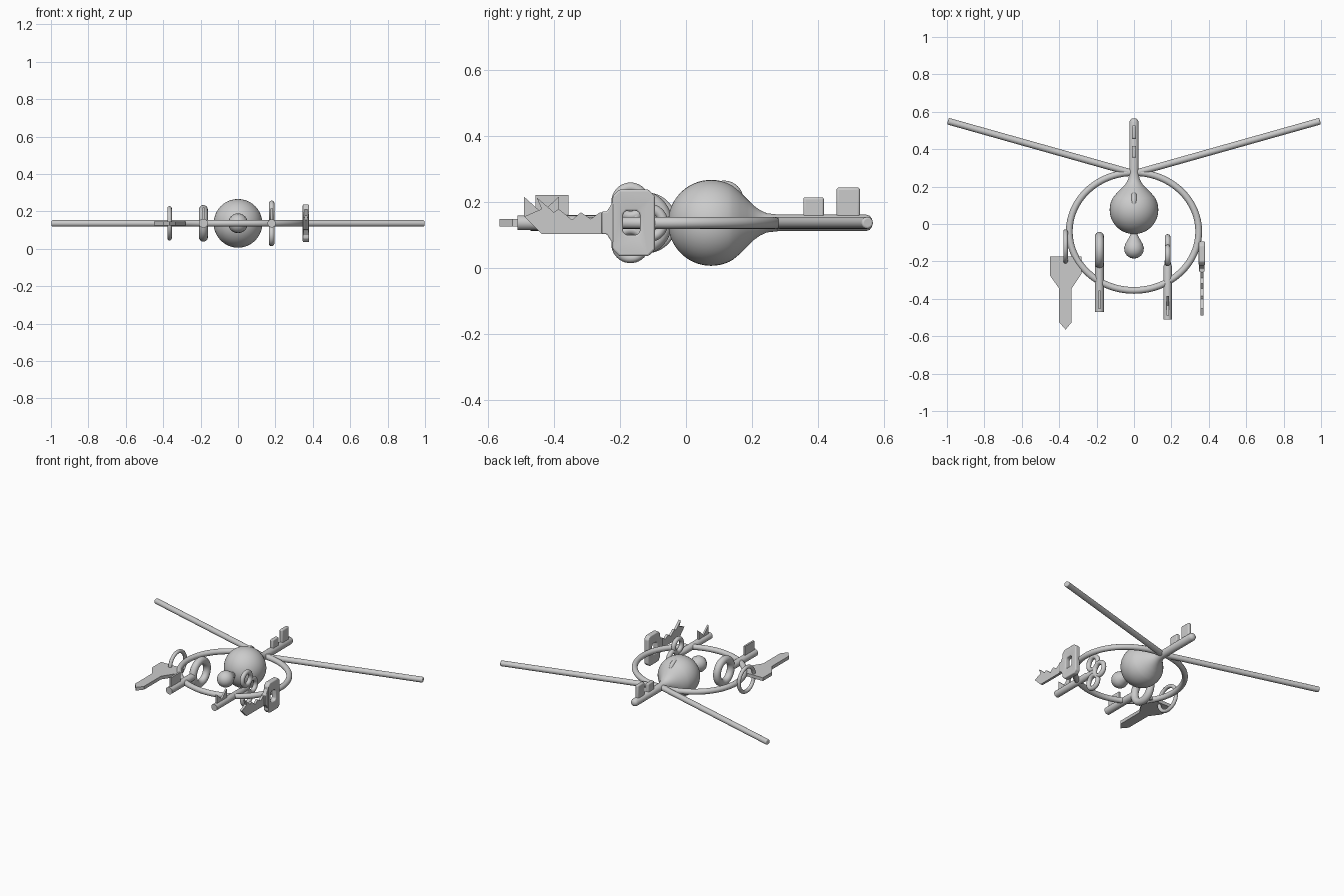
import bpy, bmesh, math
from mathutils import Vector

if "Cube" in bpy.data.objects:
    bpy.data.objects.remove(bpy.data.objects["Cube"])

ZC = 0.136  # height of the common mid plane
metal = bpy.data.materials.new("light_grey_metal")
metal.diffuse_color = (0.6, 0.6, 0.6, 1)
metal.use_nodes = True
metal.node_tree.nodes["Principled BSDF"].inputs["Base Color"].default_value = metal.diffuse_color


def finish(bm, name, angle=35):
    bmesh.ops.recalc_face_normals(bm, faces=bm.faces)
    mesh = bpy.data.meshes.new(name)
    bm.to_mesh(mesh)
    bm.free()
    mesh.materials.append(metal)
    ob = bpy.data.objects.new(name, mesh)
    bpy.context.collection.objects.link(ob)
    bpy.ops.object.select_all(action='DESELECT')
    ob.select_set(True)
    bpy.context.view_layer.objects.active = ob
    bpy.ops.object.shade_smooth_by_angle(angle=math.radians(angle))
    return ob


def tube(name, path, r, closed=False, n=16):
    """Round tube along a planar path."""
    bm = bmesh.new()
    pts = [Vector(p) for p in path]
    m = len(pts)
    normal = Vector((0, 0, 1))
    if all(abs(p.x - pts[0].x) < 1e-6 for p in pts):
        normal = Vector((1, 0, 0))
    rings = []
    for i, p in enumerate(pts):
        a = pts[i - 1] if (closed or i) else p
        b = pts[(i + 1) % m] if (closed or i < m - 1) else p
        side = (b - a).normalized().cross(normal)
        rings.append([bm.verts.new(p + r * (math.cos(t) * side + math.sin(t) * normal))
                      for t in (2 * math.pi * k / n for k in range(n))])
    for i in range(m if closed else m - 1):
        A, B = rings[i], rings[(i + 1) % m]
        for k in range(n):
            bm.faces.new((A[k], A[(k + 1) % n], B[(k + 1) % n], B[k]))
    if not closed:
        bm.faces.new(rings[0])
        bm.faces.new(rings[-1])
    return finish(bm, name)


def ellipse(c, ru, rv, plane, n=64):
    out = []
    for k in range(n):
        t = 2 * math.pi * k / n
        u, v = ru * math.cos(t), rv * math.sin(t)
        out.append((c[0] + u, c[1] + v, c[2]) if plane == "xy" else (c[0], c[1] + u, c[2] + v))
    return out


def lathe_y(name, x, prof, n=40):
    """Turn a (y, radius) profile around the y direction."""
    bm = bmesh.new()
    vs = [bm.verts.new((x, y, ZC + r)) for y, r in prof]
    es = [bm.edges.new(e) for e in zip(vs, vs[1:])]
    bmesh.ops.spin(bm, geom=vs + es, cent=(x, 0, ZC), axis=(0, 1, 0),
                   angle=2 * math.pi, steps=n, use_duplicate=False)
    bmesh.ops.remove_doubles(bm, verts=bm.verts, dist=1e-4)
    return finish(bm, name)


def plate_x(name, x, pts, t, hole=None, bevel=0):
    """Upright plate from a (y, z) outline, thickness t in x."""
    def prism(p, th, nm):
        bm = bmesh.new()
        f = bm.faces.new([bm.verts.new((x - th / 2, y, z)) for y, z in p])
        g = bmesh.ops.extrude_face_region(bm, geom=[f])["geom"]
        bmesh.ops.translate(bm, vec=(th, 0, 0), verts=[v for v in g if isinstance(v, bmesh.types.BMVert)])
        return finish(bm, nm)
    ob = prism(pts, t, name)
    mods = []
    if hole:
        cut = prism(hole, t * 3, name + "_cutter")
        cut.hide_render = True
        cut.hide_set(True)
        mod = ob.modifiers.new("hole", 'BOOLEAN')
        mod.operation, mod.object, mod.solver = 'DIFFERENCE', cut, 'EXACT'
    if bevel:
        mod = ob.modifiers.new("soft_edges", 'BEVEL')
        mod.width, mod.segments, mod.limit_method = bevel, 3, 'ANGLE'
    return ob


def rect(y0, y1, z0, z1):
    return [(y0, z0), (y1, z0), (y1, z1), (y0, z1)]


def oct_ring(yc, zc, hy, hz, c):
    return [(yc - hy + c, zc - hz), (yc + hy - c, zc - hz), (yc + hy, zc - hz + c), (yc + hy, zc + hz - c),
            (yc + hy - c, zc + hz), (yc - hy + c, zc + hz), (yc - hy, zc + hz - c), (yc - hy, zc - hz + c)]


# Large carrying ring and the two long rods
tube("main_ring", ellipse((0, -0.04, ZC), 0.346, 0.315, "xy", 96), 0.018, True)
for s, side in ((-1, "left"), (1, "right")):
    d = Vector((s * 0.995, 0.28, 0)).normalized()
    a, b = Vector((0, 0.27, ZC)), Vector((s * 0.995, 0.55, ZC))
    rod = tube(side + "_rod", [a, b], 0.018)
    bev = rod.modifiers.new("round_end", 'BEVEL')
    bev.width, bev.segments, bev.limit_method = 0.006, 3, 'ANGLE'

# Ball-headed key pointing backward
ball = [(0.076 - 0.13 * math.cos(t), 0.13 * math.sin(t)) for t in (math.radians(6 * k) for k in range(21))]
ball[0] = (-0.054, 0)
lathe_y("ball_key", 0, ball + [(0.163, 0.094), (0.185, 0.072), (0.205, 0.052), (0.225, 0.038), (0.245, 0.029),
                               (0.28, 0.025), (0.545, 0.025), (0.556, 0.021), (0.563, 0.012), (0.565, 0)])
plate_x("ball_key_short_tooth", 0, rect(0.355, 0.417, 0.13, 0.213), 0.024, bevel=0.006)
plate_x("ball_key_long_tooth", 0, rect(0.455, 0.527, 0.13, 0.243), 0.024, bevel=0.008)
tube("ball_lug", ellipse((0, 0.115, 0.205), 0.045, 0.045, "yz", 32), 0.014, True, 12)

# Hanging drop in front of the ball
lathe_y("drop", 0, [(-0.185, 0), (-0.181, 0.02), (-0.17, 0.037), (-0.152, 0.049), (-0.13, 0.053), (-0.108, 0.047),
                    (-0.085, 0.034), (-0.062, 0.021), (-0.045, 0.013), (-0.036, 0.007), (-0.034, 0)], 24)

# Flat key lying level on its small ring
half = [(-0.45, -0.175), (-0.28, -0.175), (-0.28, -0.265), (-0.333, -0.345), (-0.333, -0.525),
        (-0.366, -0.565), (-0.40, -0.525), (-0.40, -0.345), (-0.45, -0.275)]
bm = bmesh.new()
f = bm.faces.new([bm.verts.new((x, y, ZC - 0.011)) for x, y in half])
g = bmesh.ops.extrude_face_region(bm, geom=[f])["geom"]
bmesh.ops.translate(bm, vec=(0, 0, 0.022), verts=[v for v in g if isinstance(v, bmesh.types.BMVert)])
finish(bm, "flat_key")
tube("flat_key_ring", ellipse((-0.366, -0.12, ZC), 0.08, 0.08, "yz"), 0.012, True)

# Round-bow key
tube("round_key_bow", ellipse((-0.185, -0.14, ZC), 0.074, 0.074, "yz"), 0.024, True)
lathe_y("round_key_shaft", -0.185, [(-0.47, 0), (-0.47, 0.024), (-0.21, 0.024), (-0.21, 0)], 20)
plate_x("round_key_tooth", -0.185, rect(-0.455, -0.355, 0.14, 0.22), 0.012)

# Clover-bow key
for nm, y, z in (("upper", -0.168, 0.2), ("lower", -0.168, 0.072), ("rear", -0.112, ZC)):
    tube("clover_key_%s_lobe" % nm, ellipse((0.18, y, z), 0.043, 0.043, "yz", 40), 0.015, True, 12)
lathe_y("clover_key_shaft", 0.18, [(-0.51, 0), (-0.51, 0.022), (-0.225, 0.022), (-0.205, 0.016), (-0.15, 0.014), (-0.15, 0)], 20)
plate_x("clover_key_tooth", 0.18, [(-0.49, 0.14), (-0.385, 0.14), (-0.385, 0.215), (-0.437, 0.167), (-0.49, 0.215)], 0.012)

# Cut key with a block bow and a jagged blade
plate_x("block_key_bow", 0.363, oct_ring(-0.158, ZC, 0.064, 0.101, 0.02),
        0.034, oct_ring(-0.165, ZC, 0.026, 0.037, 0.01), 0.006)
plate_x("block_key_neck", 0.363, [(-0.255, 0.102), (-0.24, 0.102), (-0.21, 0.055), (-0.21, 0.217), (-0.24, 0.17), (-0.255, 0.17)],
        0.03, bevel=0.004)
plate_x("block_key_blade", 0.363, [(-0.24, 0.102), (-0.24, 0.168), (-0.26, 0.168), (-0.288, 0.148), (-0.318, 0.168),
                                   (-0.345, 0.145), (-0.385, 0.178), (-0.40, 0.168), (-0.452, 0.213), (-0.437, 0.178),
                                   (-0.49, 0.155), (-0.437, 0.102)], 0.016)
